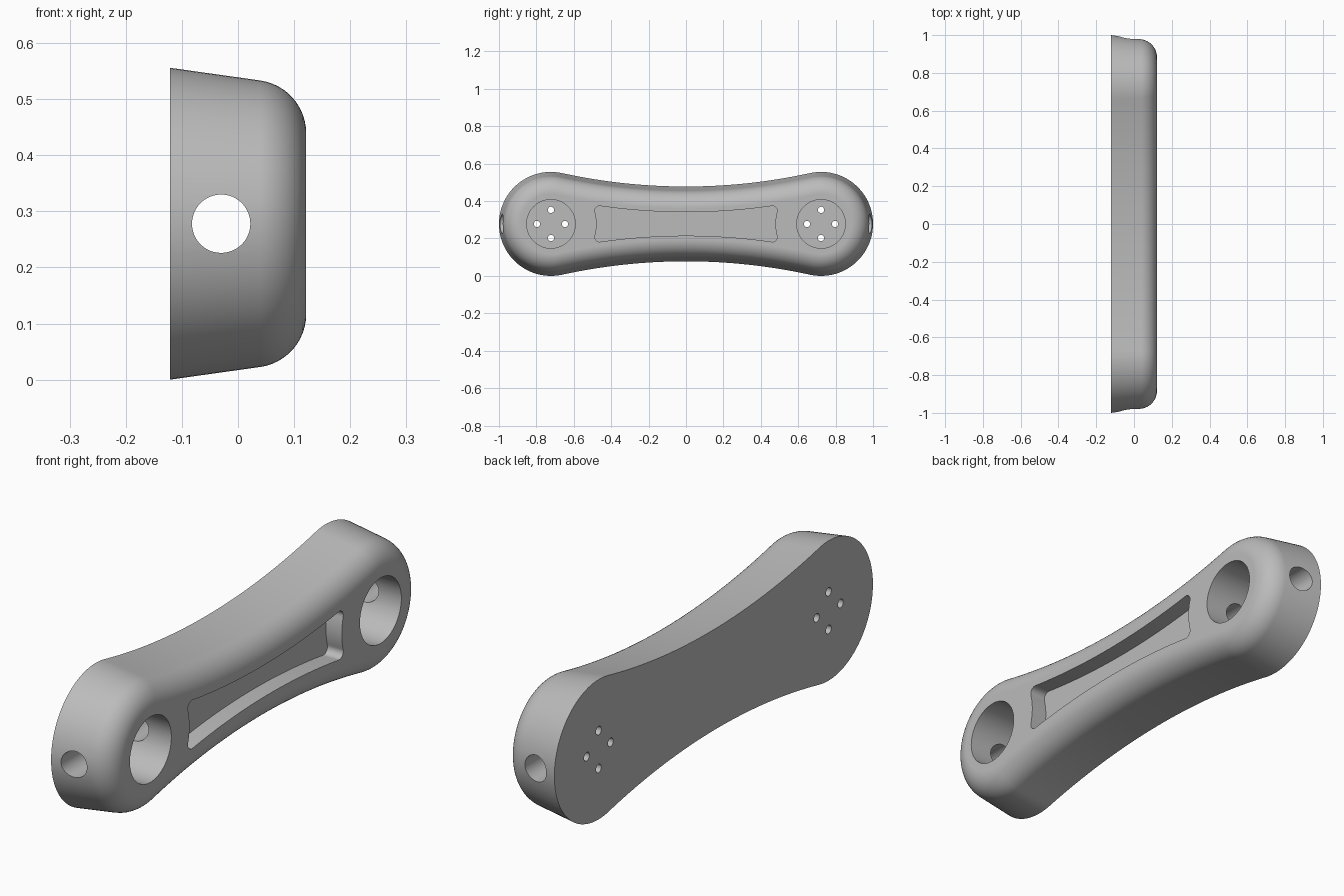
import bpy, bmesh
from math import sin, cos, pi, atan2, acos, hypot, radians, sqrt

if "Cube" in bpy.data.objects:
    bpy.data.objects.remove(bpy.data.objects["Cube"], do_unlink=True)

BACK, FACE = -0.1215, 0.1215    # x of the flat back and front faces
MID_Z = 0.278                   # height of the long axis
END_Y, END_R = 0.722, 0.278     # rounded ends
WAIST = 0.2                     # half height at the middle
# Radius of the concave edge that runs tangent into both ends
ARC_R = (END_Y**2 + WAIST**2 - END_R**2) / (2 * (END_R - WAIST))
ARC_Z = WAIST + ARC_R

grey = bpy.data.materials.new("light grey")
grey.use_nodes = True
colour = (0.5, 0.5, 0.5, 1)
grey.diffuse_color = colour
grey.node_tree.nodes["Principled BSDF"].inputs["Base Color"].default_value = colour


def arc(cy, cz, r, a0, a1, n):
    return [(cy + r * cos(a0 + (a1 - a0) * i / n),
             cz + r * sin(a0 + (a1 - a0) * i / n)) for i in range(n + 1)]


def mirrored(quarter):
    """Close a quarter outline, given from the +y axis to the +z axis."""
    half = quarter + [(-y, z) for y, z in quarter[-2::-1]]
    return half + [(y, -z) for y, z in half[-2:0:-1]]


def body_outline(inset):
    lean = atan2(ARC_Z, -END_Y)
    end = arc(END_Y, 0, END_R - inset, 0, lean, 28)
    edge = arc(0, ARC_Z, ARC_R + inset, lean - pi, -pi / 2, 20)
    return mirrored(end + edge[1:])


def recess_outline(end_r, inset, fillet):
    # Fillet centre lies at equal distance from the end arc and the long edge
    a, b, d = end_r + fillet, ARC_R + inset + fillet, hypot(END_Y, ARC_Z)
    turn = atan2(ARC_Z, -END_Y) + acos((a * a + d * d - b * b) / (2 * a * d))
    cy, cz = END_Y + a * cos(turn), a * sin(turn)
    to_edge = atan2(ARC_Z - cz, -cy)
    side = arc(END_Y, 0, end_r, pi, turn, 8)
    corner = arc(cy, cz, fillet, turn - pi, to_edge, 10)
    edge = arc(0, ARC_Z, ARC_R + inset, to_edge - pi, -pi / 2, 16)
    return mirrored(side + corner[1:] + edge[1:])


def loft(name, sections):
    """Solid through (x, outline) sections."""
    bm = bmesh.new()
    rings = [[bm.verts.new((x, y, MID_Z + z)) for y, z in outline]
             for x, outline in sections]
    for low, high in zip(rings, rings[1:]):
        for i in range(len(low)):
            j = (i + 1) % len(low)
            bm.faces.new((low[i], low[j], high[j], high[i]))
    bm.faces.new(rings[0][::-1])
    bm.faces.new(rings[-1])
    bmesh.ops.recalc_face_normals(bm, faces=bm.faces)
    mesh = bpy.data.meshes.new(name)
    bm.to_mesh(mesh)
    bm.free()
    mesh.materials.append(grey)
    obj = bpy.data.objects.new(name, mesh)
    bpy.context.collection.objects.link(obj)
    return obj


def drill(name, y, z, r, x0, x1, n):
    circle = arc(y, z, r, 0, 2 * pi, n)[:-1]
    return loft(name, [(x0, circle), (x1, circle)])


# Body: drafted side wall and a rounded front rim
draft, rim = radians(8), 0.095
centre_x = FACE - rim
start_x = centre_x + rim * sin(draft)
start_inset = (start_x - BACK) * sin(draft) / cos(draft)
centre_inset = start_inset + rim * cos(draft)
sections = [(BACK, body_outline(0))]
for i in range(13):
    a = draft + (pi / 2 - draft) * i / 12
    sections.append((centre_x + rim * sin(a), body_outline(centre_inset - rim * cos(a))))
body = loft("link_arm", sections)

# Cutters: middle recess, end pockets, screw holes, lengthwise bore
recess = recess_outline(0.244, 0.137, 0.025)
cutters = [loft("recess_cutter", [(0.052, recess), (0.2, recess)])]
for s in (-1, 1):
    cutters.append(drill("pocket_cutter", s * END_Y, 0, 0.13, -0.1, 0.2, 64))
    for dy, dz in ((1, 0), (-1, 0), (0, 1), (0, -1)):
        cutters.append(drill("screw_cutter", s * END_Y + dy * 0.075, dz * 0.075,
                             0.017, -0.2, -0.05, 20))
bpy.ops.mesh.primitive_cylinder_add(vertices=48, radius=0.052, depth=2.4,
                                    location=(-0.03, 0, MID_Z), rotation=(pi / 2, 0, 0))
bore = bpy.context.object
bore.name = "bore_cutter"
bore.data.materials.append(grey)
cutters.append(bore)

bpy.ops.object.select_all(action='DESELECT')
bpy.context.view_layer.objects.active = body
body.select_set(True)
for cutter in cutters:
    cutter.hide_render = True
    mod = body.modifiers.new("cut", 'BOOLEAN')
    mod.operation, mod.solver, mod.object = 'DIFFERENCE', 'EXACT', cutter
    bpy.ops.object.modifier_apply(modifier=mod.name)
    bpy.data.objects.remove(cutter, do_unlink=True)

# Smooth curves, crisp cut edges
bpy.ops.object.shade_smooth_by_angle(angle=radians(25))
weighted = body.modifiers.new("weighted_normals", 'WEIGHTED_NORMAL')
weighted.keep_sharp = True
